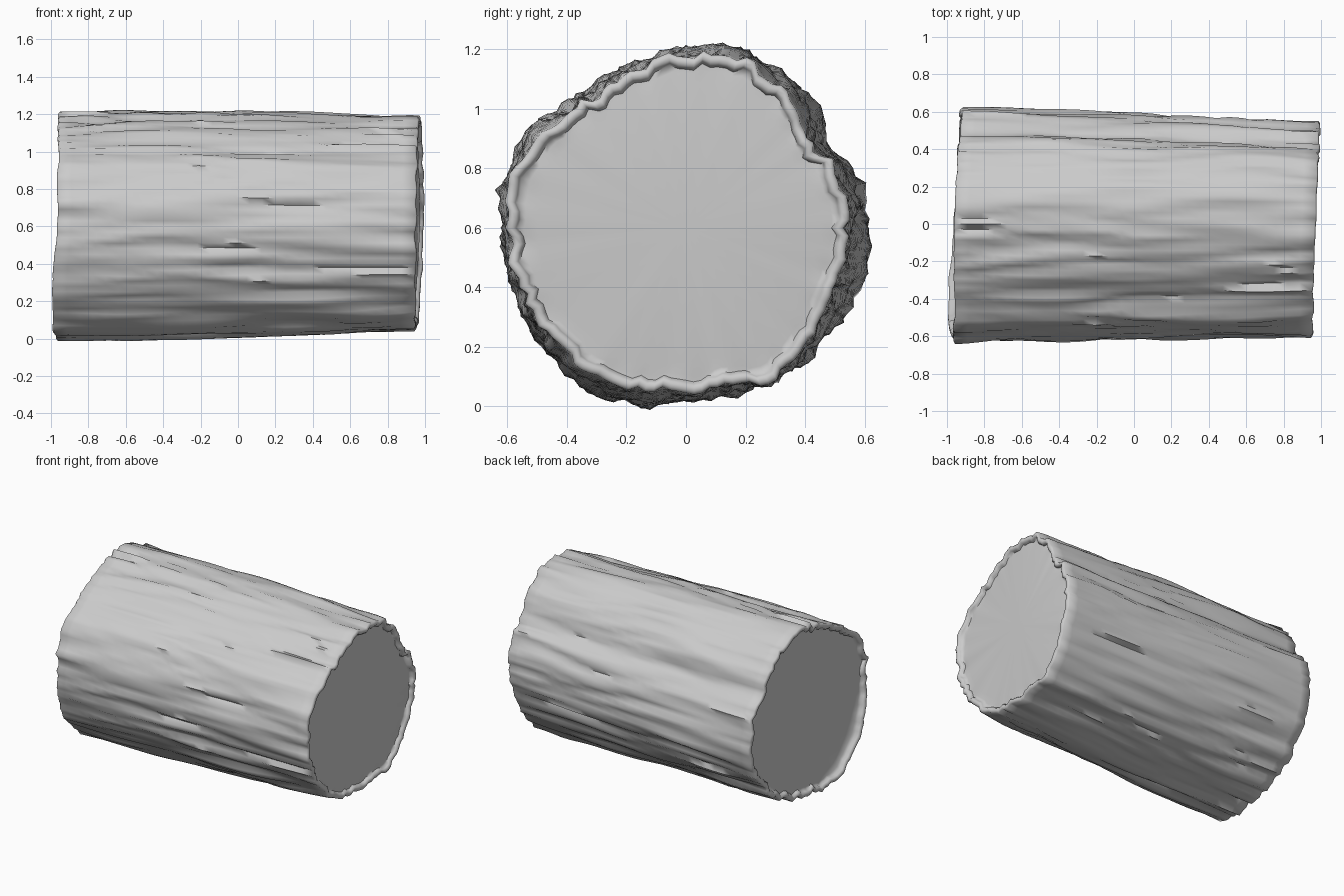
import bpy, bmesh, math
from mathutils import Vector, noise

cube = bpy.data.objects.get("Cube")
if cube:
    bpy.data.objects.remove(cube, do_unlink=True)

# Trunk radius every 15 degrees (from +y towards +z), in hundredths, at each end
RIGHT_END = [55, 54.5, 51.5, 55.5, 58, 60, 58.5, 56, 54.5, 55, 59, 59.5,
             60, 59.5, 60, 58, 58.5, 57, 55, 54.5, 58, 56, 54, 54]
LEFT_END = [62, 61, 56, 60.5, 62, 63, 59.5, 57, 57, 58, 63, 63.5,
            62.5, 61.5, 62, 63, 64.5, 62.5, 58.5, 58, 59, 60.5, 61, 62.5]
SEGMENTS, RINGS, AXIS_Z = 128, 28, 0.6


def sample(radii, angle):
    """Radius at an angle, eased between the listed directions."""
    t = angle / math.tau * len(radii)
    i, f = int(t), t % 1
    f = f * f * (3 - 2 * f)
    a, b = radii[i % len(radii)], radii[(i + 1) % len(radii)]
    return (a + (b - a) * f) / 100


def bark(angle, x):
    """Long furrows and jagged ridges that wander along the trunk."""
    c, s = math.cos(angle), math.sin(angle)
    angle += 0.09 * noise.noise(Vector((c * 2, s * 2, x * 1.6)))
    c, s = math.cos(angle), math.sin(angle)
    wide = noise.noise(Vector((c * 4, s * 4, x * 0.9)))
    fine = noise.noise(Vector((c * 9 + 7, s * 9, x * 1.5)))
    teeth = noise.noise(Vector((c * 18, s * 18 + 3, x * 1.4)))
    return 0.014 * wide + 0.018 * fine + 0.026 * teeth - 0.002


def end_x(angle, side, rough=1):
    """The saw cuts are a little slanted and uneven."""
    c, s = math.cos(angle), math.sin(angle)
    ragged = rough * 0.012 * noise.noise(Vector((c * 6, s * 6, side * 9)))
    if side > 0:
        return 0.965 + 0.02 * c - 0.018 * max(0, -s) + ragged
    low_front = rough * max(0, math.cos(angle - math.radians(222))) ** 6
    return -0.954 + 0.035 * max(0, c) - 0.036 * low_front + ragged


def place(x, radius, angle):
    return (x, radius * math.cos(angle), AXIS_Z + radius * math.sin(angle))


def skin(bm, first, second):
    """Join two rings of vertices with quads."""
    for i in range(SEGMENTS):
        j = (i + 1) % SEGMENTS
        bm.faces.new((first[i], first[j], second[j], second[i]))


bm = bmesh.new()
angles = [math.tau * i / SEGMENTS for i in range(SEGMENTS)]

# Bark shell, swelling slightly above and below mid-length
shell = []
for k in range(RINGS + 1):
    t = k / RINGS
    ring = []
    for a in angles:
        x = end_x(a, -1) * (1 - t) + end_x(a, 1) * t
        r = sample(LEFT_END, a) * (1 - t) + sample(RIGHT_END, a) * t
        r += 0.06 * t * (1 - t) * math.sin(a) ** 2
        ring.append(bm.verts.new(place(x, r + bark(a, x), a)))
    shell.append(ring)
for first, second in zip(shell, shell[1:]):
    skin(bm, first, second)

# Rounded bark rim, recess and sawn face: (inset, outward step, bark strength)
RIM = [(0.012, 0.008, 1), (0.026, 0.008, 1), (0.036, -0.002, 1),
       (0.042, -0.016, 0.9), (0.06, -0.016, 0.5), (0.1, -0.012, 0)]
for side, radii, last in ((1, RIGHT_END, shell[-1]), (-1, LEFT_END, shell[0])):
    for inset, step, strength in RIM:
        previous, ring = last, []
        for a in angles:
            edge = end_x(a, side, strength)
            r = sample(radii, a) - inset + strength * bark(a, end_x(a, side))
            ring.append(bm.verts.new(place(edge + side * step, r, a)))
        skin(bm, last, ring)
        last = ring
    middle = bm.verts.new((side * 0.948, 0, AXIS_Z))
    for i in range(SEGMENTS):
        bm.faces.new((last[i], last[(i + 1) % SEGMENTS], middle))
    # Drying crack from the heart down to the rim
    low = SEGMENTS * 3 // 4
    seam = [bm.edges.get((middle, last[low])), bm.edges.get((last[low], previous[low]))]
    bmesh.ops.split_edges(bm, edges=seam)

bmesh.ops.recalc_face_normals(bm, faces=bm.faces)
mesh = bpy.data.meshes.new("log")
bm.to_mesh(mesh)
bm.free()
log = bpy.data.objects.new("log", mesh)
bpy.context.collection.objects.link(log)

# Plain grey wood
grey = bpy.data.materials.new("pale_grey")
grey.use_nodes = True
colour = (0.6, 0.6, 0.6, 1)
grey.diffuse_color = colour
grey.node_tree.nodes["Principled BSDF"].inputs["Base Color"].default_value = colour
mesh.materials.append(grey)

bpy.context.view_layer.objects.active = log
log.select_set(True)
bpy.ops.object.shade_smooth_by_angle(angle=math.radians(65))
